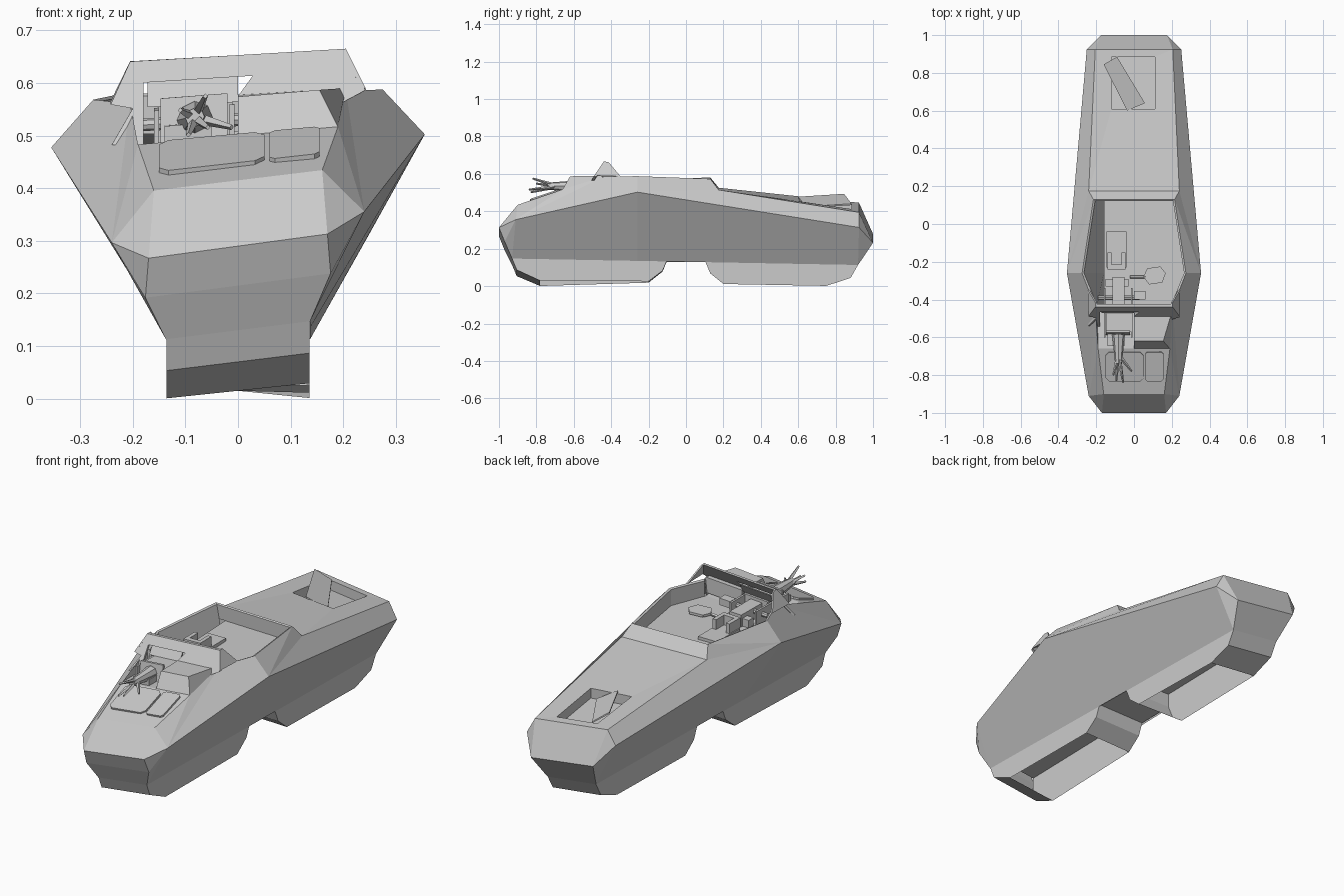
import bpy, bmesh, math
from mathutils import Vector, Matrix

if "Cube" in bpy.data.objects:
    bpy.data.objects.remove(bpy.data.objects["Cube"])

TWIST = 0.135  # the whole body is slightly twisted along its length


def finish(name, bm):
    bmesh.ops.remove_doubles(bm, verts=bm.verts, dist=1e-4)
    bmesh.ops.recalc_face_normals(bm, faces=bm.faces)
    for v in bm.verts:
        v.co.z -= TWIST * v.co.x * v.co.y
    me = bpy.data.meshes.new(name)
    bm.to_mesh(me)
    bm.free()
    ob = bpy.data.objects.new(name, me)
    bpy.context.collection.objects.link(ob)
    return ob


def faces_obj(name, faces):
    bm = bmesh.new()
    for f in faces:
        bm.faces.new([bm.verts.new(p) for p in f])
    return finish(name, bm)


def prism(name, poly, offset):
    """Solid made by sweeping a polygon along an offset."""
    o = Vector(offset)
    a = [Vector(p) for p in poly]
    b = [p + o for p in a]
    n = len(a)
    return faces_obj(name, [a, b] + [[a[i], a[(i + 1) % n], b[(i + 1) % n], b[i]] for i in range(n)])


def box(name, x0, x1, y0, y1, z0, z1):
    return prism(name, [(x0, y0, z0), (x1, y0, z0), (x1, y1, z0), (x0, y1, z0)], (0, 0, z1 - z0))


def rod(name, p, q, r1, r2, sides=6):
    p, q = Vector(p), Vector(q)
    bm = bmesh.new()
    rot = (q - p).to_track_quat('Z', 'Y').to_matrix().to_4x4()
    bmesh.ops.create_cone(bm, cap_ends=True, segments=sides, radius1=r1, radius2=r2,
                          depth=(q - p).length, matrix=Matrix.Translation((p + q) / 2) @ rot)
    return finish(name, bm)


# hull: half points, mirrored
P = dict(
    N1=(.17, -1, .29), N2=(.176, -.97, .215), K1=(.137, -.93, .13), Km=(.137, -.26, .13),
    K2=(.137, .92, .13), B1=(.24, -.91, .326), B2=(.355, -.26, .49), B3=(.25, .925, .345),
    R1=(.175, 1, .255), D1=(.16, -.9, .415), D2=(.19, -.66, .50), F=(.195, -.44, .49),
    C1=(.205, -.44, .573), C2=(.275, -.26, .578), C3=(.215, .13, .577), C4=(.24, .175, .52),
    D5=(.205, .925, .42),
    I1=(.195, -.43, .569), I2=(.265, -.26, .574), I3=(.206, .123, .572),
    T1=(.197, -.43, .49), T2=(.267, -.26, .49), T3=(.208, .126, .50))


def pt(n, s):
    return (P[n][0] * s, P[n][1], P[n][2])


side = ["D1 N1 B1", "N1 N2 B1", "N2 K1 B1", "B1 B2 Km K1", "B2 B3 K2 Km", "B3 R1 K2", "D5 B3 R1",
        "D1 B1 D2", "B1 C1 D2", "B1 B2 C2 C1", "B2 C3 C2", "B2 C4 C3", "B2 B3 D5 C4",
        "D2 C1 F", "C1 C2 I2 I1", "C2 C3 I3 I2", "F C1 I1"]
across = ["D1 N1", "N1 N2", "N2 K1", "R1 K2", "D5 R1", "D1 D2", "D2 F", "I3 C3", "C3 C4", "T3 I3"]
hull = [[pt(n, s) for n in f.split()] for f in side for s in (1, -1)]
for e in across:
    a, b = e.split()
    hull.append([pt(a, 1), pt(b, 1), pt(b, -1), pt(a, -1)])

# rear deck with sunken stowage bay
outer = [pt("C4", -1), pt("C4", 1), pt("D5", 1), pt("D5", -1)]
bay = [(-.12, .61, .462), (.11, .61, .462), (.11, .885, .425), (-.12, .885, .425)]
low = [(x, y, z - .05) for x, y, z in bay]
for i in range(4):
    j = (i + 1) % 4
    hull.append([outer[i], outer[j], bay[j], bay[i]])
    hull.append([bay[i], bay[j], low[j], low[i]])
hull.append(low)
faces_obj("hull", hull)

# crew floor reaching the right wall, with a trench along the left wall
E = -.16
faces_obj("crew_floor", [
    [pt("F", 1), pt("T2", 1), pt("T3", 1), (E, .126, .50), (E, -.44, .49)],
    [pt("I1", 1), pt("I2", 1), pt("T2", 1), pt("T1", 1)],
    [pt("I2", 1), pt("I3", 1), pt("T3", 1), pt("T2", 1)],
    [pt("I1", -1), pt("I2", -1), (E, -.26, .33), (E, -.43, .33)],
    [pt("I2", -1), pt("I3", -1), (E, .126, .33), (E, -.26, .33)],
    [(E, -.43, .33), (E, .126, .33), (E, .126, .50), (E, -.43, .49)]])

# belly and open-bottomed running gear skirts
skirts = {"front_skirt": [(-.93, .13), (-.905, .07), (-.78, .015), (-.2, .022), (-.125, .08), (-.1, .14)],
          "rear_skirt": [(.1, .14), (.13, .07), (.2, .015), (.75, .015), (.88, .06), (.92, .13)]}
W = .136
for name, prof in skirts.items():
    fs = [[(s * W, y, z) for y, z in prof] for s in (-1, 1)]
    for i in (0, 1, 3, 4):
        (y0, z0), (y1, z1) = prof[i], prof[i + 1]
        fs.append([(-W, y0, z0), (W, y0, z0), (W, y1, z1), (-W, y1, z1)])
    faces_obj(name, fs)
path = [(-.93, .13), (-.93, .21), (-.1, .21), (-.1, .14), (.1, .14), (.1, .21), (.92, .21), (.92, .13)]
belly = [[(-W, *a), (W, *a), (W, *b), (-W, *b)] for a, b in zip(path[1:-2], path[2:-1])]
for y0, y1 in ((-.93, -.1), (.1, .92)):
    belly += [[(s * W, y0, .13), (s * W, y1, .13), (s * W, y1, .21), (s * W, y0, .21)] for s in (-1, 1)]
faces_obj("belly", belly)

# rear bay lid, left open
prism("bay_lid", [(-.16, .845, .475), (-.09, .885, .43), (.058, .64, .43), (-.037, .60, .475)], (0, 0, -.008))

# raised cowl in front of the right seat
b = [(0, -.66, .50), (.19, -.66, .50), (.2, -.45, .50), (0, -.45, .50)]
t = [(0, -.62, .574), (.155, -.62, .574), (.205, -.45, .578), (0, -.45, .578)]
faces_obj("right_cowl", [b, t] + [[b[i], b[(i + 1) % 4], t[(i + 1) % 4], t[i]] for i in range(4)])

# windscreen panel with the notch for the gun, and its raked side pieces
notch = [(-.242, .575), (-.205, .653), (.205, .653), (.242, .57), (.2, .55), (0, .55), (0, .575),
         (.028, .612), (-.18, .612), (-.18, .495), (-.2, .495), (-.24, .50), (-.2, .565)]
prism("windscreen", [(x, -.49 + .65 * (z - .575), z) for x, z in notch], (0, .015, 0))
for s in (-1, 1):
    prism("windscreen_side", [(s * .205, -.44, .653), (s * .205, -.415, .653), (s * .243, -.35, .575),
                              (s * .242, -.49, .575)], (-s * .008, 0, 0))
prism("gun_rear_shield", [(-.172, -.47, .565), (0, -.47, .565), (0, -.44, .614), (-.172, -.44, .614)], (0, .008, 0))


# front deck covers
def cover(name, x0, x1, y0, y1, c):
    pts = [(x0 + c, y0), (x1 - c, y0), (x1, y0 + c), (x1, y1 - c), (x1 - c, y1), (x0 + c, y1),
           (x0, y1 - c), (x0, y0 + c)]
    prism(name, [(x, y, .415 + .354 * (y + .9) - .005) for x, y in pts], (0, -.004, .014))


cover("left_deck_cover", -.15, .05, -.83, -.675, .018)
cover("right_deck_cover", .06, .155, -.83, -.675, .01)

# gun mount, shield and breech
G = -.082
for x in (-.155, -.012):
    box("mount_cheek", x - .005, x + .005, -.60, -.34, .48, .56)
prism("gun_shield", [(-.147, -.59, .485), (-.02, -.59, .485), (-.02, -.575, .582), (-.147, -.575, .582)], (0, .012, 0))
box("gun_body", -.145, -.01, -.57, -.45, .495, .565)
box("gun_front_block", -.14, -.05, -.645, -.58, .49, .53)
box("breech", -.115, -.05, -.45, -.28, .49, .55)
rod("mount_axle", (-.19, -.39, .53), (.03, -.39, .53), .012, .012, 8)
box("sight_box", .0, .06, -.40, -.355, .52, .555)

# barrel with splayed muzzle prongs
rod("barrel", (G, -.57, .535), (G, -.66, .54), .024, .024, 8)
rod("muzzle_cone", (G, -.585, .538), (G, -.74, .543), .034, .018, 8)
for dx, dz, y in [(.02, .04, -.82), (-.028, .018, -.80), (-.012, -.03, -.83),
                  (.025, -.02, -.84), (.07, -.025, -.78)]:
    rod("muzzle_prong", (G + dx * .1, -.70, .542 + dz * .1), (G + dx, y, .542 + dz), .011, .005, 4)

# gunner seat on its rail
box("gunner_seat", -.145, -.04, -.23, -.04, .49, .51)
for x in (-.14, -.065):
    box("seat_arm", x, x + .02, -.24, -.15, .51, .56)
box("seat_back", -.12, -.065, -.24, -.215, .51, .56)
box("footrest", -.15, -.03, -.33, -.29, .49, .53)

# loader seat
prism("loader_seat", [(.05, -.28, .50), (.08, -.32, .50), (.15, -.31, .50), (.168, -.26, .50),
                      (.14, -.225, .50), (.07, -.235, .50)], (0, 0, .012))
rod("loader_seat_arm", (-.02, -.28, .50), (.06, -.28, .505), .008, .008, 5)
